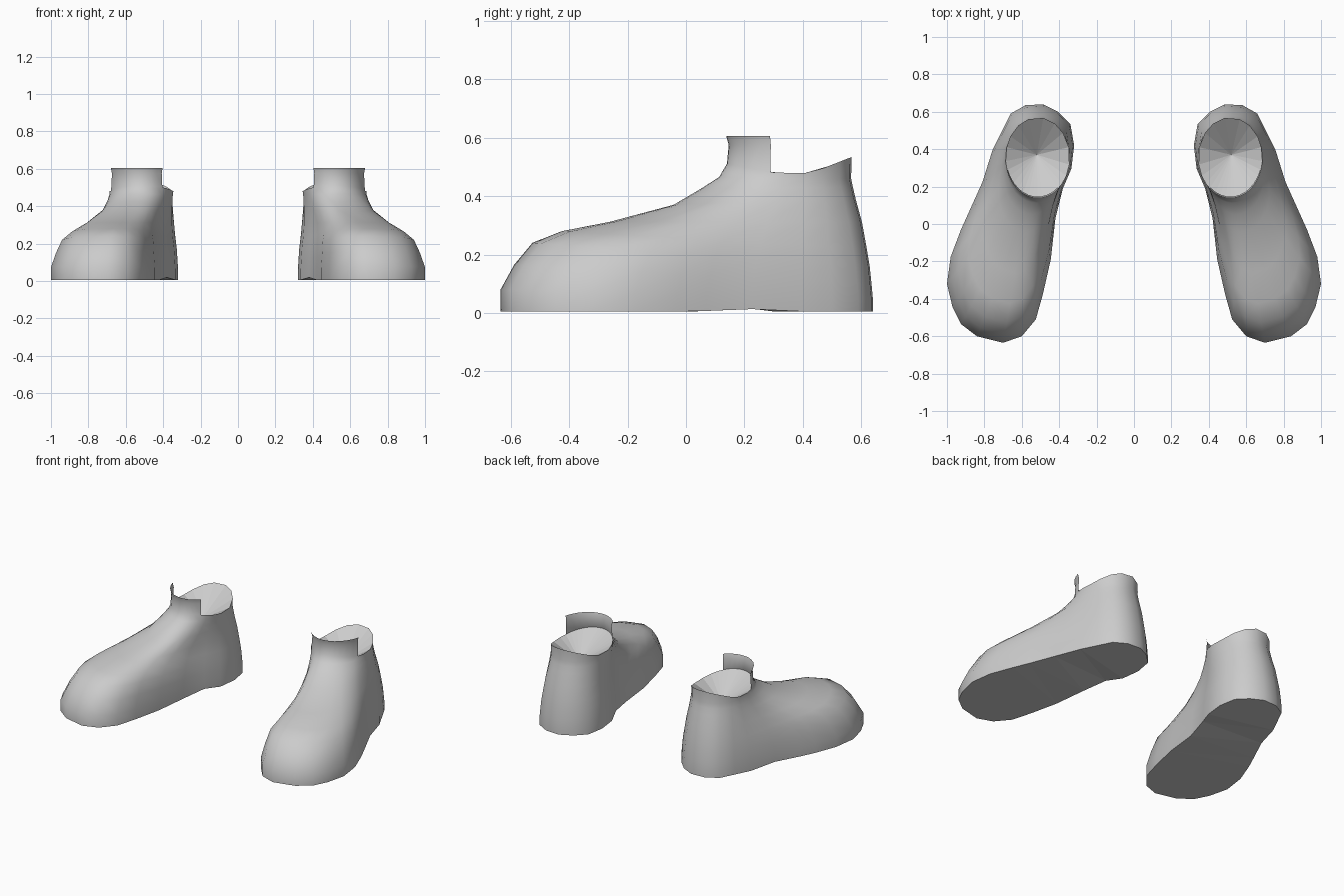
import bpy, bmesh, math

cube = bpy.data.objects.get("Cube")
if cube:
    bpy.data.objects.remove(cube, do_unlink=True)

grey = bpy.data.materials.new("plain_grey")
grey.use_nodes = True
grey.diffuse_color = (0.6, 0.6, 0.6, 1)
grey.node_tree.nodes["Principled BSDF"].inputs["Base Color"].default_value = (0.6, 0.6, 0.6, 1)

# Sole outline of the left shoe, from the toe around the outer side
SOLE = [(.70, -.635), (.84, -.60), (.925, -.535), (.97, -.445), (1.0, -.32), (.98, -.175),
        (.925, -.03), (.88, .07), (.81, .225), (.755, .40), (.705, .50), (.66, .59),
        (.58, .635), (.485, .64), (.405, .60), (.34, .535), (.32, .42), (.335, .295),
        (.38, .19), (.42, .03), (.445, -.19), (.487, -.375), (.525, -.51), (.60, -.60)]
# Matching angles around the ankle opening, 0 = front
ANGLES = [0, 8, 17, 27, 38, 50, 62, 72, 85, 105, 122, 143,
          163, 190, 212, 232, 255, 280, 297, 310, 320, 332, 342, 352]
N = len(SOLE)
# Rings: blend from sole to opening, front height, back height, rounding of the sides
RINGS = [(0, .005, .005, 0), (.0, .08, .05, 0), (.06, .165, .10, .02), (.14, .24, .16, .04),
         (.27, .28, .22, .08), (.48, .312, .31, .10), (.76, .37, .39, .06),
         (.88, .425, .43, .03), (.96, .465, .46, 0)]


def opening(i, scale=1.0):
    a = math.radians(ANGLES[i])
    return .515 + .172 * scale * math.sin(a), .355 - .215 * scale * math.cos(a)


def rim_height(y):
    if y < .3:
        return .48 + .03 * (.3 - y) / .16
    return .48 + .055 * max(0, (y - .43) / .14)


def ring_point(i, t, front, back, rounding):
    bx, by = SOLE[i]
    cx, cy = opening(i, .98)
    x, y = bx + (cx - bx) * t, by + (cy - by) * t
    w = (by + .635) / 1.275
    mid = min(.735, .66 - .3 * y)
    r = rounding * (1 - w) * (2 if x < mid else 1)
    z = front + (back - front) * w
    if front < .01:                                   # raised arch under the foot
        z += .015 * math.exp(-((y - .17) / .07) ** 2)
    return mid + (x - mid) * (1 - r), y, z


def make(name, bm, smooth):
    bmesh.ops.recalc_face_normals(bm, faces=bm.faces)
    for f in bm.faces:
        f.smooth = smooth
    mesh = bpy.data.meshes.new(name)
    bm.to_mesh(mesh)
    bm.free()
    mesh.materials.append(grey)
    ob = bpy.data.objects.new(name, mesh)
    bpy.context.collection.objects.link(ob)
    ob.modifiers.new("other_shoe", 'MIRROR').use_mirror_merge = False
    return ob


def strip(bm, a, b, indices):
    for i in indices:
        j = (i + 1) % N
        bm.faces.new((a[i], a[j], b[j], b[i]))


# Upper: rings lofted from the sole to the collar, then the tongue
rim = [(*opening(i), rim_height(opening(i)[1])) for i in range(N)]
bm = bmesh.new()
loops = [[bm.verts.new(ring_point(i, *r)) for i in range(N)] for r in RINGS]
loops.append([bm.verts.new(p) for p in rim])
for a, b in zip(loops, loops[1:]):
    strip(bm, a, b, range(N))
tongue = [20, 21, 22, 23] + list(range(7))
lower = loops[-1]
for height, scale in ((.575, .97), (.605, 1.01)):
    upper = {i: bm.verts.new((*opening(i, scale), height)) for i in tongue + [7]}
    strip(bm, lower, upper, tongue)
    lower = upper
make("shoe_upper", bm, True)

# Lining: shallow faceted funnel inside the opening
bm = bmesh.new()
edge = [bm.verts.new(p) for p in rim]
centre = bm.verts.new((.52, .37, .38))
for i in range(N):
    bm.faces.new((edge[i], edge[(i + 1) % N], centre))
lining = make("shoe_lining", bm, False)
lining.data.flip_normals() if lining.data.polygons[0].normal.z < 0 else None

# Sole: closed underside
bm = bmesh.new()
sole = bm.faces.new([bm.verts.new(ring_point(i, *RINGS[0])) for i in range(N)])
bmesh.ops.triangulate(bm, faces=[sole])
sole_ob = make("shoe_sole", bm, False)
if sum(p.normal.z for p in sole_ob.data.polygons) > 0:
    sole_ob.data.flip_normals()
